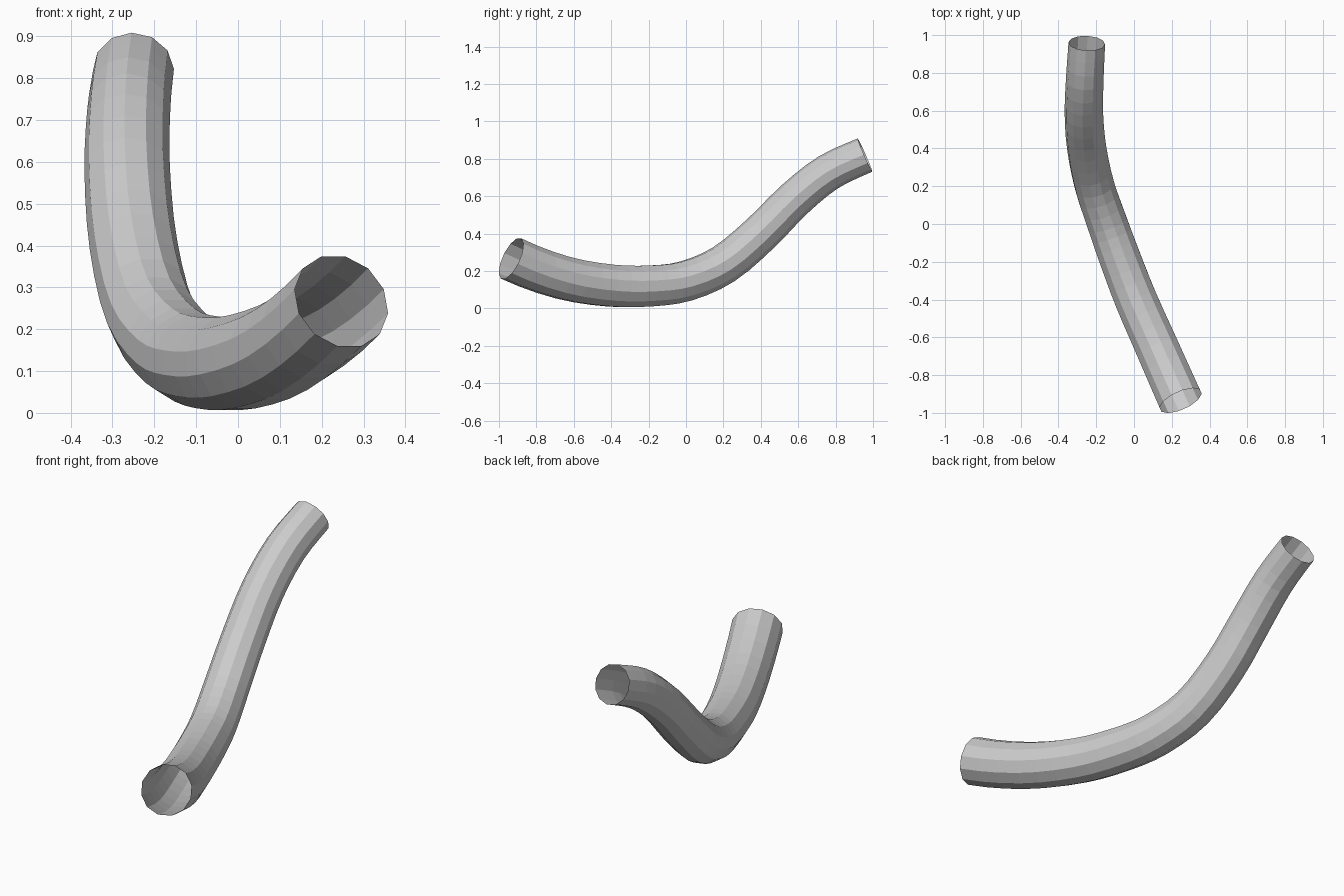
import bpy, bmesh, math
from mathutils import Vector
from mathutils.geometry import interpolate_bezier

if "Cube" in bpy.data.objects:
    bpy.data.objects.remove(bpy.data.objects["Cube"])

SIDES = 12
STEPS = 4
R_FRONT, R_BACK = 0.121, 0.097

# centre line of the bent pipe
path = [Vector(p) for p in [
    (0.247, -0.935, 0.267), (0.125, -0.66, 0.165), (0.01, -0.40, 0.122),
    (-0.075, -0.18, 0.121), (-0.14, 0.0, 0.147), (-0.208, 0.2, 0.235),
    (-0.25, 0.4, 0.402), (-0.265, 0.58, 0.583), (-0.261, 0.76, 0.727),
    (-0.25, 0.957, 0.82)]]
start_dir = Vector((-0.45, 1, -0.477)).normalized()
end_dir = Vector((0.05, 1, 0.44)).normalized()


def tangent(i):
    if i == 0:
        return start_dir
    if i == len(path) - 1:
        return end_dir
    return (path[i + 1] - path[i - 1]).normalized()


# smooth the centre line
centres = [path[0]]
for i in range(len(path) - 1):
    a, b = path[i], path[i + 1]
    h = (b - a).length / 3
    centres += interpolate_bezier(a, a + tangent(i) * h, b - tangent(i + 1) * h, b, STEPS)[1:]

# sweep a ring along it without twisting
bm = bmesh.new()
rings = []
up = Vector((0, 0, 1))
last = len(centres) - 1
for i, c in enumerate(centres):
    if i == 0:
        t = start_dir
    elif i == last:
        t = end_dir
    else:
        t = (centres[i + 1] - centres[i - 1]).normalized()
    up = (up - t * up.dot(t)).normalized()
    side = t.cross(up)
    r = R_FRONT + (R_BACK - R_FRONT) * i / last
    ring = []
    for k in range(SIDES):
        ang = math.tau * (k + 0.5) / SIDES
        ring.append(bm.verts.new(c + r * (side * math.cos(ang) + up * math.sin(ang))))
    rings.append(ring)
for a, b in zip(rings, rings[1:]):
    for k in range(SIDES):
        n = (k + 1) % SIDES
        bm.faces.new((a[k], a[n], b[n], b[k]))
bmesh.ops.recalc_face_normals(bm, faces=bm.faces)

# open-ended pipe
mesh = bpy.data.meshes.new("bent_pipe")
bm.to_mesh(mesh)
bm.free()
pipe = bpy.data.objects.new("bent_pipe", mesh)
bpy.context.collection.objects.link(pipe)

grey = bpy.data.materials.new("light grey")
grey.diffuse_color = (0.6, 0.6, 0.6, 1)
grey.use_nodes = True
grey.node_tree.nodes["Principled BSDF"].inputs["Base Color"].default_value = grey.diffuse_color
mesh.materials.append(grey)
